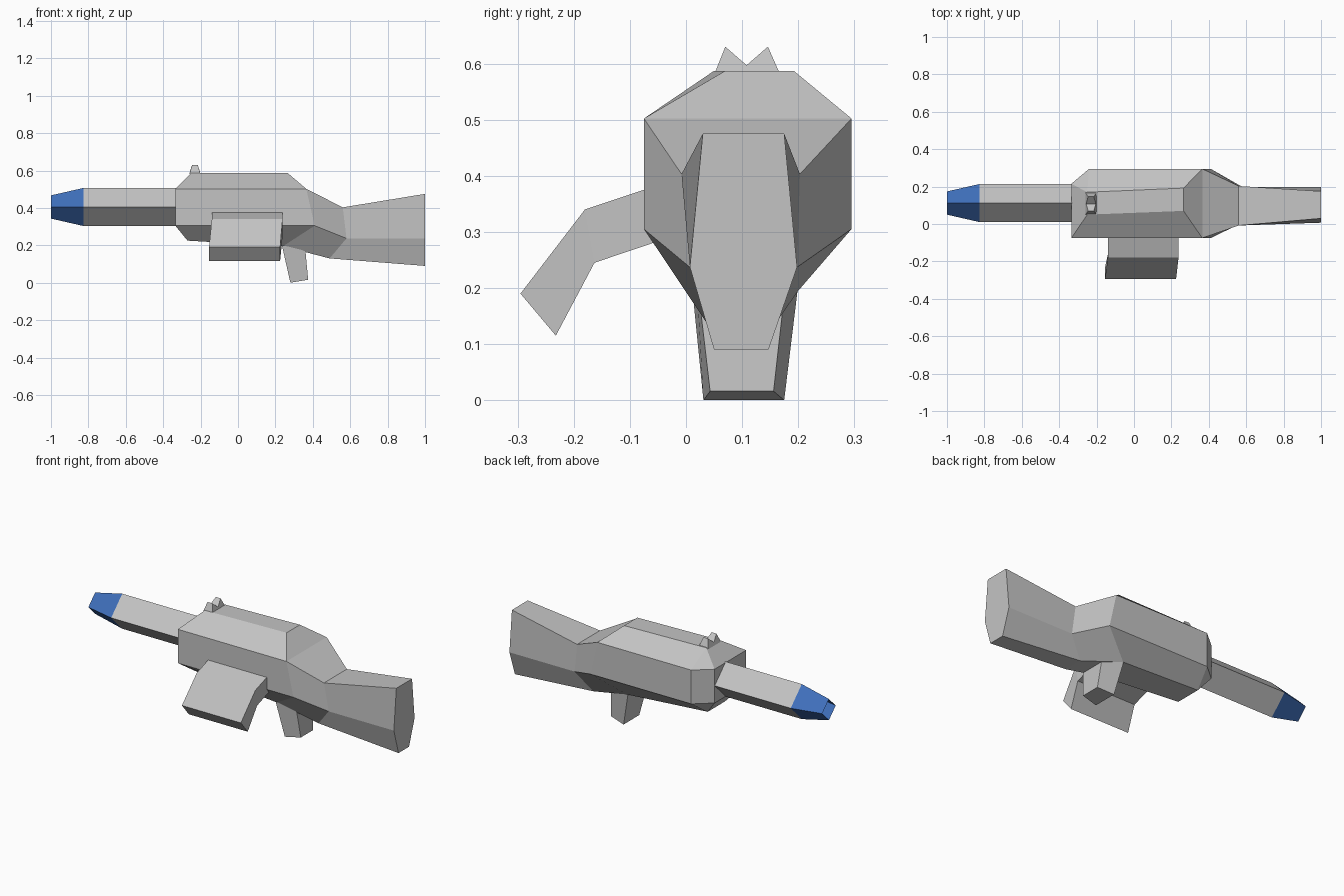
import bpy, bmesh

if "Cube" in bpy.data.objects:
    bpy.data.objects.remove(bpy.data.objects["Cube"])


def material(name, rgb):
    m = bpy.data.materials.new(name)
    m.diffuse_color = (*rgb, 1)
    m.use_nodes = True
    m.node_tree.nodes["Principled BSDF"].inputs["Base Color"].default_value = m.diffuse_color
    return m


GREY = material("light_grey", (0.55, 0.55, 0.55))
BLUE = material("blue", (0.05, 0.16, 0.50))


def loft(name, rings, mat, cap_start=True, cap_end=True):
    """Skin rings of equal length; corners that coincide collapse into one."""
    bm = bmesh.new()
    cache = {}

    def vert(co):
        key = tuple(round(c, 4) for c in co)
        if key not in cache:
            cache[key] = bm.verts.new(key)
        return cache[key]

    def face(points):
        vs = list(dict.fromkeys(vert(p) for p in points))
        if len(vs) > 2 and not bm.faces.get(vs):
            bm.faces.new(vs)

    n = len(rings[0])
    for a, b in zip(rings, rings[1:]):
        for i in range(n):
            j = (i + 1) % n
            face((a[i], a[j], b[j], b[i]))
    if cap_start:
        face(rings[0])
    if cap_end:
        face(rings[-1])
    bmesh.ops.recalc_face_normals(bm, faces=bm.faces)
    me = bpy.data.meshes.new(name)
    bm.to_mesh(me)
    bm.free()
    me.materials.append(mat)
    ob = bpy.data.objects.new(name, me)
    bpy.context.collection.objects.link(ob)
    return ob


def diamond(x, r):
    y, z = 0.112, 0.405
    return [(x, y, z + r), (x, y - r, z), (x, y, z - r), (x, y + r, z)]


def section(levels):
    """Closed ring from (x, z, near y, far y) levels, top to bottom."""
    return ([(x, y, z) for x, z, y, _ in levels]
            + [(x, y, z) for x, z, _, y in reversed(levels)])


# Barrel and open muzzle tip
loft("barrel", [diamond(-0.825, 0.102), diamond(-0.30, 0.102)], GREY)
loft("muzzle_tip", [diamond(-1.0, 0.062), diamond(-0.825, 0.102)], BLUE, False, False)

# Receiver running into the neck and stock
near_up, near_low = (-0.335, -0.075, 0.502), (-0.335, -0.075, 0.305)
far_up, far_low = (-0.335, 0.215, 0.502), (-0.335, 0.215, 0.305)
front = [near_up, near_up, near_low, near_low, far_low, far_low, far_up, far_up]
shoulder = [(-0.25, 0.05, 0.587), near_up, near_low, (-0.27, 0.03, 0.225),
            (-0.27, 0.185, 0.225), (-0.24, 0.295, 0.305),
            (-0.24, 0.295, 0.502), (-0.25, 0.17, 0.587)]
upper, lower = (0.365, 0.502, -0.075, 0.295), (0.41, 0.305, -0.075, 0.295)
belly = (0.24, 0.195, 0.015, 0.20)
neck_top = (0.56, 0.403, -0.008, 0.203)
butt_top = (1.0, 0.475, 0.03, 0.175)
loft("body_and_stock", [
    front,
    shoulder,
    section([(0.265, 0.587, 0.07, 0.192), upper, lower, belly]),
    section([upper, upper, lower, belly]),
    section([neck_top, neck_top, (0.58, 0.237, 0.007, 0.198), (0.49, 0.13, 0.042, 0.155)]),
    section([butt_top, butt_top, (1.0, 0.237, 0.007, 0.198), (1.0, 0.09, 0.05, 0.147)]),
], GREY)

# Side magazine, bent downward
loft("magazine", [
    [(x0, yt, zt), (x1, yt, zt), (x1, yb, zb), (x0, yb, zb)]
    for x0, x1, yt, zt, yb, zb in (
        (-0.14, 0.238, 0.0, 0.40, 0.0, 0.30),
        (-0.14, 0.238, -0.18, 0.34, -0.163, 0.245),
        (-0.155, 0.225, -0.295, 0.19, -0.232, 0.115))
], GREY)

# Tapered grip, wider at the front than at the back
loft("grip", [
    [(0.228, 0.008, 0.23), (0.228, 0.203, 0.23), (0.355, 0.18, 0.23), (0.355, 0.018, 0.23)],
    [(0.28, 0.031, 0.0), (0.28, 0.175, 0.0), (0.375, 0.156, 0.016), (0.375, 0.043, 0.016)],
], GREY)

# Notched rear sight
notch = [(0.05, 0.58, 0.03), (0.07, 0.63, 0.015), (0.108, 0.597, 0.026),
         (0.146, 0.63, 0.015), (0.168, 0.58, 0.03)]
loft("sight", [[(-0.23 + s * w, y, z) for y, z, w in notch] for s in (-1, 1)], GREY)
